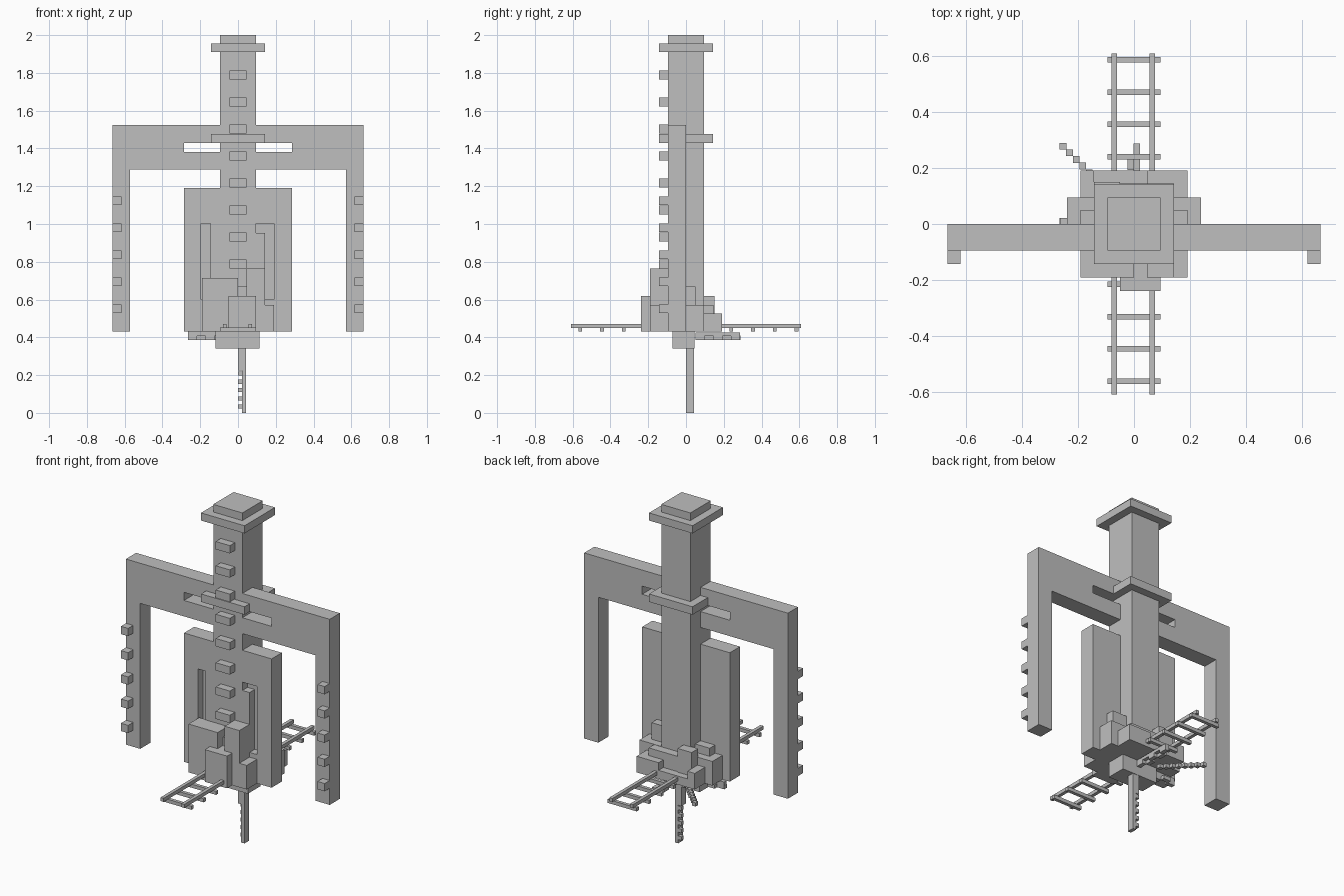
import bpy, bmesh

if "Cube" in bpy.data.objects:
    bpy.data.objects.remove(bpy.data.objects["Cube"])

grey = bpy.data.materials.new("light_grey")
grey.diffuse_color = (0.52, 0.52, 0.52, 1)
grey.use_nodes = True
grey.node_tree.nodes["Principled BSDF"].inputs["Base Color"].default_value = grey.diffuse_color


def boxes(name, items):
    """One object made of boxes given as (x0, x1, y0, y1, z0, z1)."""
    bm = bmesh.new()
    for x0, x1, y0, y1, z0, z1 in items:
        for v in bmesh.ops.create_cube(bm, size=1)["verts"]:
            v.co = ((x0 + x1) / 2 + v.co.x * (x1 - x0),
                    (y0 + y1) / 2 + v.co.y * (y1 - y0),
                    (z0 + z1) / 2 + v.co.z * (z1 - z0))
    me = bpy.data.meshes.new(name)
    bm.to_mesh(me)
    bm.free()
    me.materials.append(grey)
    ob = bpy.data.objects.new(name, me)
    bpy.context.collection.objects.link(ob)
    return ob


def cut(ob, name, items):
    cutter = boxes(name, items)
    cutter.hide_render = True
    cutter.hide_viewport = True
    mod = ob.modifiers.new("cut", 'BOOLEAN')
    mod.operation = 'DIFFERENCE'
    mod.solver = 'EXACT'
    mod.object = cutter


def prism(name, outline, y0, y1):
    """Extrude an (x, z) outline from y0 to y1."""
    bm = bmesh.new()
    face = bm.faces.new([bm.verts.new((x, y0, z)) for x, z in outline])
    out = bmesh.ops.extrude_face_region(bm, geom=[face])
    for v in out["geom"]:
        if isinstance(v, bmesh.types.BMVert):
            v.co.y = y1
    bmesh.ops.recalc_face_normals(bm, faces=bm.faces)
    me = bpy.data.meshes.new(name)
    bm.to_mesh(me)
    bm.free()
    me.materials.append(grey)
    ob = bpy.data.objects.new(name, me)
    bpy.context.collection.objects.link(ob)
    return ob


# Central tower with its collars
boxes("tower", [(-.095, .095, -.095, .095, .43, 2.0)])
boxes("top_collar", [(-.142, .142, -.142, .142, 1.91, 1.955)])
boxes("middle_collar", [(-.142, .142, -.142, .142, 1.43, 1.477)])

# Spine tabs up the front of the tower
boxes("spine_tabs", [(-.046, .046, -.142, -.095, z, z + .046)
                     for z in [.765 + .143 * i for i in range(8)]])

# Square arch with two hanging legs and slots beside the tower
half = [(.665, .43), (.665, 1.525)]
inner = [(.572, 1.288), (.572, .43)]
outline = half + [(-x, z) for x, z in reversed(half)]
outline += [(-x, z) for x, z in reversed(inner)] + inner
arch = prism("arch", outline, -.095, 0)
cut(arch, "arch_slot_cutter",
    [(min(s * .05, s * .286), max(s * .05, s * .286), -.2, .1, 1.382, 1.43) for s in (-1, 1)])

# Tabs on the legs
tabs = []
for i in range(5):
    z = .528 + .143 * i
    tabs += [(.618, .665, -.142, -.095, z, z + .046), (-.665, -.618, -.142, -.095, z, z + .046)]
boxes("leg_tabs", tabs)

# Broad side panels with recessed grooves
panel = boxes("side_panels", [(-.286, .286, -.095, 0, .43, 1.19)])
cut(panel, "groove_cutter", [(-.195, -.145, -.2, -.047, .6, 1.002),
                             (.142, .19, -.2, -.047, .6, 1.002)])
cut(panel, "groove_step_cutter", [(.095, .15, -.2, -.047, .953, 1.002)])

# Stepped blocks around the foot
boxes("front_blocks", [(-.19, 0, -.19, -.09, .43, .715),
                       (.046, .142, -.19, -.09, .43, .765),
                       (0, .046, -.142, -.09, .43, .67),
                       (.142, .19, -.19, -.09, .43, .572),
                       (-.05, .095, -.238, -.14, .43, .62)])
boxes("back_blocks", [(-.142, .142, .09, .145, .43, .57),
                      (-.19, -.142, .047, .19, .43, .525),
                      (.095, .19, .047, .19, .43, .525),
                      (.046, .095, .145, .19, .43, .525),
                      (-.142, .046, .145, .19, .43, .48),
                      (-.142, -.05, .09, .15, .43, .62)])
boxes("side_blocks", [(.09, .238, -.02, .095, .43, .572),
                      (-.238, -.09, -.02, .095, .43, .572),
                      (.09, .19, -.02, .05, .43, .67),
                      (-.19, -.09, -.02, .05, .43, .62)])
boxes("bottom_block", [(-.12, .115, -.072, .045, .34, .44)])

# Two ladders running out front and back
for name, s, rungs in (("back_ladder", 1, (.24, .355, .47, .585)),
                       ("front_ladder", -1, (.215, .33, .445, .56))):
    parts = []
    for x in (-.07, .065):
        a, b = sorted((s * .13, s * .608))
        parts.append((x - .01, x + .01, a, b, .45, .471))
    for y in rungs:
        parts.append((-.095, .095, s * y - .01, s * y + .01, .43, .451))
    boxes(name, parts)

# Toothed cable hanging below
boxes("hanging_cable", [(.021, .043, 0, .043, 0, .345), (0, .021, 0, .043, .225, .345)]
      + [(0, .021, .021, .043, z, z + .022) for z in (.022, .066, .11, .154, .198)])

# Beaded cables trailing from the foot
d = .012
boxes("diagonal_cable", [(x - d, x + d, y - d, y + d, .387, .409)
                         for x, y in [(-.253 + .0235 * i, .277 - .0235 * i) for i in range(8)]])
boxes("rear_cable", [(x - d, x + d, y - d, y + d, .387, .409)
                     for x, y in [((.01 if i % 4 < 2 else -.012), .275 - .0235 * i) for i in range(10)]]
      + [(-.002, .021, .05, .287, .407, .425)])
boxes("side_cable", [(x - d, x + d, y - d, y + d, .387, .409)
                     for x, y in [(-.253 + .0235 * i, (.01 if i % 4 < 2 else .033)) for i in range(6)]]
      + [(-.264, -.11, 0, .022, .407, .43)])
